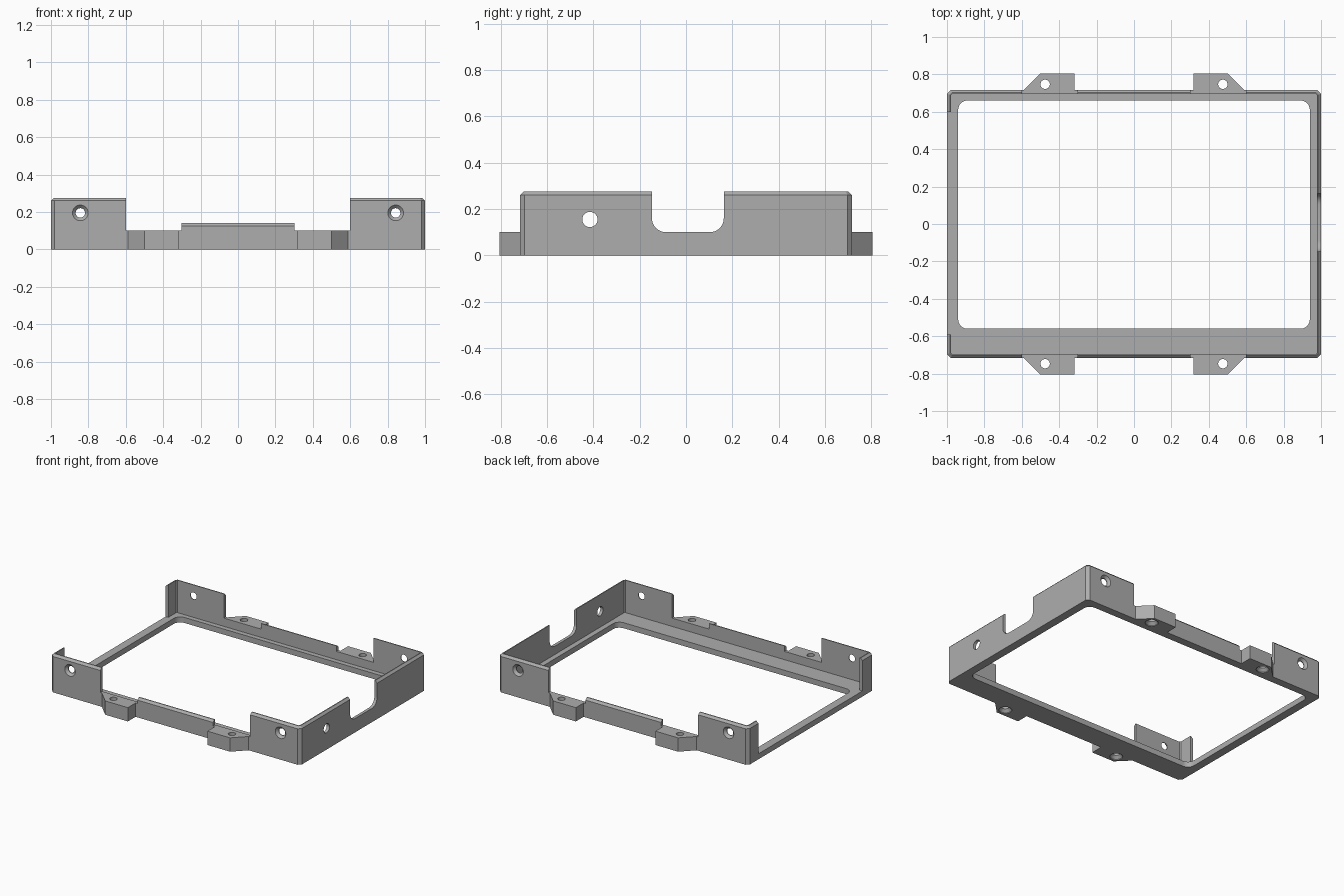
import bpy
import bmesh
from math import cos, sin, pi

old = bpy.data.objects.get("Cube")
if old:
    bpy.data.objects.remove(old, do_unlink=True)

grey = bpy.data.materials.new("matte_grey")
grey.use_nodes = True
colour = (0.42, 0.42, 0.42, 1)
grey.diffuse_color = colour
grey.node_tree.nodes["Principled BSDF"].inputs["Base Color"].default_value = colour

HX, HY, TOP = 1.0, 0.717, 0.275     # outer half sizes and wall height
WALL, FLOOR, LOW = 0.022, 0.04, 0.1  # wall, floor and low rim
BEVEL = 0.015


def rounded(x0, x1, y0, y1, r, seg=1):
    """Rectangle outline with cut (seg=1) or rounded corners."""
    pts = []
    corners = [(x1 - r, y1 - r), (x0 + r, y1 - r), (x0 + r, y0 + r), (x1 - r, y0 + r)]
    for k, (cx, cy) in enumerate(corners):
        for i in range(seg + 1):
            a = pi / 2 * (k + i / seg)
            pts.append((cx + r * cos(a), cy + r * sin(a)))
    return pts


def circle(cx, cy, r, n=32):
    return [(cx + r * cos(2 * pi * i / n), cy + r * sin(2 * pi * i / n)) for i in range(n)]


def loft(name, rings, axis="z"):
    """Closed solid through (position, outline) rings along an axis."""
    place = {"x": lambda a, b, t: (t, a, b),
             "y": lambda a, b, t: (a, t, b),
             "z": lambda a, b, t: (a, b, t)}[axis]
    bm = bmesh.new()
    loops = [[bm.verts.new(place(a, b, t)) for a, b in pts] for t, pts in rings]
    n = len(loops[0])
    for lo, hi in zip(loops, loops[1:]):
        for i in range(n):
            j = (i + 1) % n
            bm.faces.new((lo[i], lo[j], hi[j], hi[i]))
    bm.faces.new(loops[0][::-1])
    bm.faces.new(loops[-1])
    bmesh.ops.recalc_face_normals(bm, faces=bm.faces)
    mesh = bpy.data.meshes.new(name)
    bm.to_mesh(mesh)
    bm.free()
    mesh.materials.append(grey)
    ob = bpy.data.objects.new(name, mesh)
    bpy.context.collection.objects.link(ob)
    return ob


def box(name, x0, x1, y0, y1, z0, z1):
    outline = [(x0, y0), (x1, y0), (x1, y1), (x0, y1)]
    return loft(name, [(z0, outline), (z1, outline)])


def combine(target, part, operation="DIFFERENCE"):
    mod = target.modifiers.new(part.name, "BOOLEAN")
    mod.operation = operation
    mod.solver = "EXACT"
    mod.object = part
    bpy.context.view_layer.objects.active = target
    bpy.ops.object.modifier_apply(modifier=mod.name)
    bpy.data.objects.remove(part, do_unlink=True)


def inset(d):
    return rounded(-HX + d, HX - d, -HY + d, HY - d, 0.02 - 0.586 * d)


# Tray body with bevelled rim
frame = loft("mounting_frame", [(0, inset(0)), (TOP - BEVEL, inset(0)), (TOP, inset(BEVEL))])
combine(frame, loft("cavity", [(FLOOR, inset(WALL)), (0.5, inset(WALL))]))

# Floor opening
opening = rounded(-0.94, 0.94, -0.56, 0.66, 0.05, 8)
combine(frame, loft("opening", [(-0.1, opening), (0.1, opening)]))

# Gaps in the front, back and open side walls
combine(frame, box("long_gap", -0.6, 0.6, -0.9, 0.9, LOW, 0.5))
combine(frame, box("side_gap", -1.1, -0.9, -0.59, 0.6, FLOOR, 0.5))

# Rounded notch and round hole in the other side wall
notch = rounded(-0.147, 0.163, LOW, 0.6, 0.06, 8)
combine(frame, loft("notch", [(0.9, notch), (1.1, notch)], "x"))
side_hole = circle(-0.415, 0.155, 0.033)
combine(frame, loft("side_hole", [(0.9, side_hole), (1.1, side_hole)], "x"))

for s in (-1, 1):
    # Raised centre rail
    rail = [(s * (HY - WALL), 0.06), (s * HY, 0.06), (s * HY, 0.125),
            (s * (HY - BEVEL), 0.14), (s * (HY - WALL), 0.14)]
    combine(frame, loft("rail", [(-0.303, rail), (0.303, rail)], "x"), "UNION")
    for m in (-1, 1):
        # Screw tab with one slanted side
        tab = [(m * 0.318, s * 0.7), (m * 0.318, s * 0.805), (m * 0.5, s * 0.805),
               (m * 0.592, s * 0.713), (m * 0.592, s * 0.7)]
        combine(frame, loft("tab", [(0, tab), (LOW, tab)]), "UNION")

        # Tab hole, countersunk underneath
        wide, narrow = (circle(m * 0.475, s * 0.747, r) for r in (0.043, 0.025))
        combine(frame, loft("tab_hole", [(-0.02, wide), (0.005, wide), (0.025, narrow), (0.2, narrow)]))

        # Corner wall hole, countersunk outside
        wide, narrow = (circle(m * 0.843, 0.195, r) for r in (0.042, 0.025))
        combine(frame, loft("wall_hole", [(s * 0.75, wide), (s * HY, wide),
                                          (s * 0.7, narrow), (s * 0.66, narrow)], "y"))

# Smooth only the rounded surfaces
bpy.ops.object.select_all(action="DESELECT")
frame.select_set(True)
bpy.context.view_layer.objects.active = frame
bpy.ops.object.shade_smooth_by_angle(angle=0.4)
